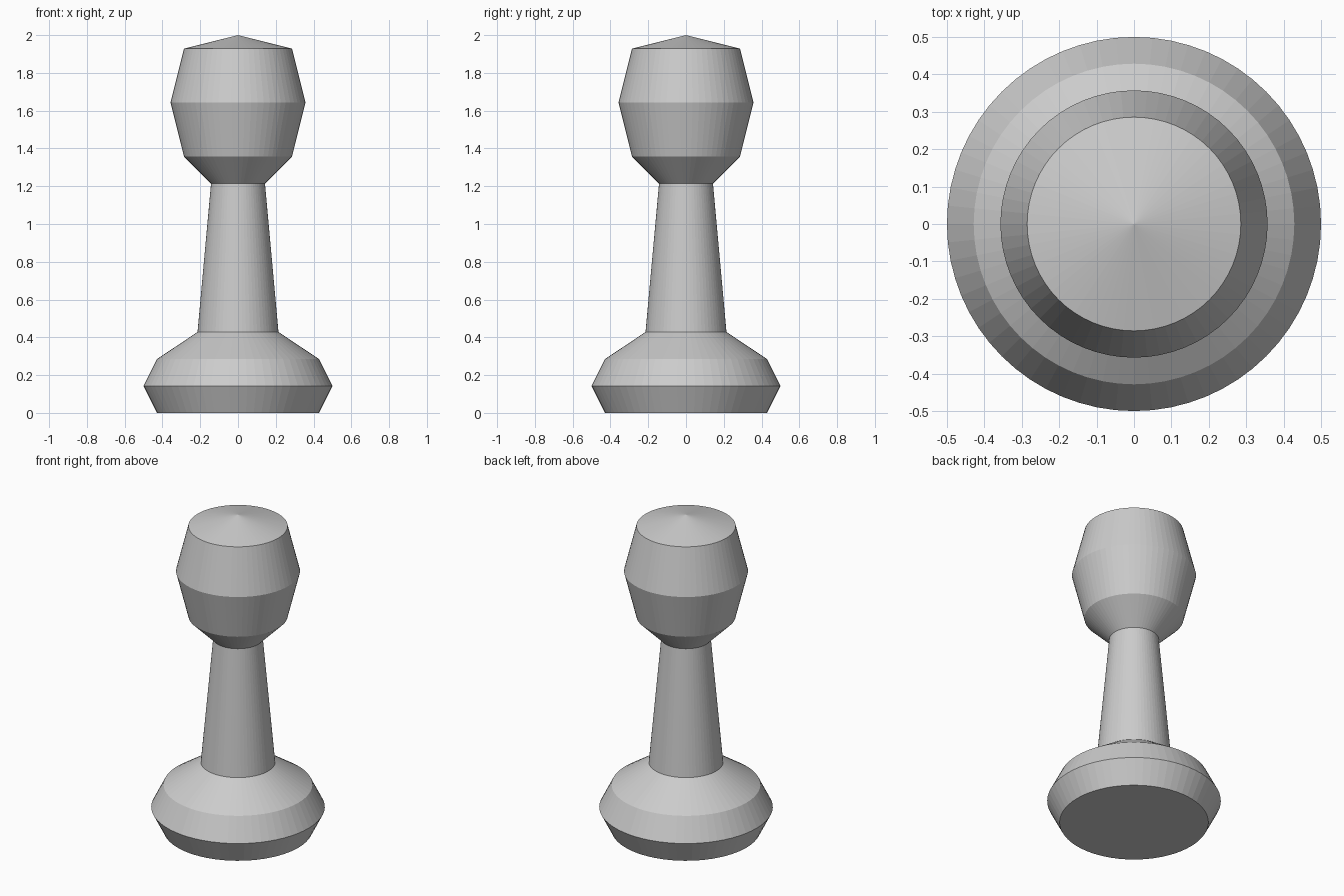
import bpy, bmesh, math

if "Cube" in bpy.data.objects:
    bpy.data.objects.remove(bpy.data.objects["Cube"])

SIDES = 64
U = 1 / 14  # profile unit

# Half-profile (radius, height): flared base, tapering stem, barrel head, shallow tip
PROFILE = [(0, 0), (6, 0), (7, 2), (6, 4), (3, 6), (2, 17),
           (4, 19), (5, 23), (4, 27), (0, 28)]


def lathe(name, profile):
    bm = bmesh.new()
    verts = [bm.verts.new((r * U, 0, z * U)) for r, z in profile]
    edges = [bm.edges.new(pair) for pair in zip(verts, verts[1:])]
    bmesh.ops.spin(bm, geom=verts + edges, cent=(0, 0, 0), axis=(0, 0, 1),
                   angle=2 * math.pi, steps=SIDES, use_merge=True)
    bmesh.ops.remove_doubles(bm, verts=bm.verts, dist=1e-4)
    bmesh.ops.recalc_face_normals(bm, faces=bm.faces)
    mesh = bpy.data.meshes.new(name)
    bm.to_mesh(mesh)
    bm.free()
    obj = bpy.data.objects.new(name, mesh)
    bpy.context.collection.objects.link(obj)
    return obj


# One continuous turned piece with flat facets
lathe("turned_piece", PROFILE)
